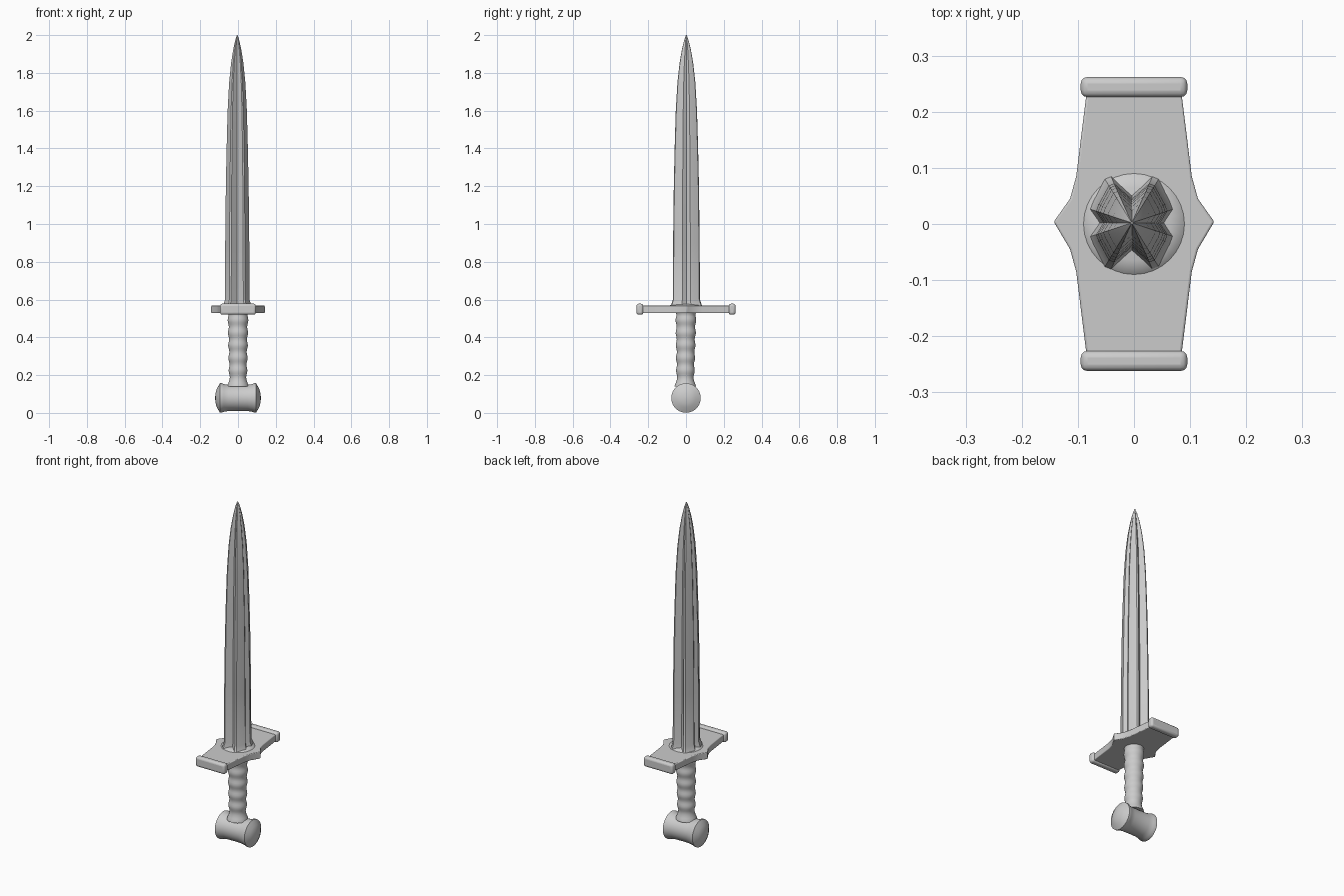
import bpy, bmesh
from math import sin, cos, pi, radians

cube = bpy.data.objects.get("Cube")
if cube:
    bpy.data.objects.remove(cube, do_unlink=True)

grey = bpy.data.materials.new("light grey")
grey.use_nodes = True
grey.diffuse_color = (0.6, 0.6, 0.6, 1)
grey.node_tree.nodes["Principled BSDF"].inputs["Base Color"].default_value = grey.diffuse_color


def loft(name, rings, angle=40, bevel=0):
    """Skin a list of equal-length point rings and cap both ends."""
    bm = bmesh.new()
    loops = [[bm.verts.new(p) for p in ring] for ring in rings]
    n = len(loops[0])
    for a, b in zip(loops, loops[1:]):
        for i in range(n):
            j = (i + 1) % n
            bm.faces.new((a[i], a[j], b[j], b[i]))
    bm.faces.new(loops[0][::-1])
    bm.faces.new(loops[-1])
    bmesh.ops.recalc_face_normals(bm, faces=bm.faces)
    mesh = bpy.data.meshes.new(name)
    bm.to_mesh(mesh)
    bm.free()
    mesh.materials.append(grey)
    obj = bpy.data.objects.new(name, mesh)
    bpy.context.collection.objects.link(obj)
    if bevel:
        mod = obj.modifiers.new("soft edges", "BEVEL")
        mod.width, mod.segments = bevel, 3
    bpy.ops.object.select_all(action="DESELECT")
    obj.select_set(True)
    bpy.context.view_layer.objects.active = obj
    bpy.ops.object.shade_smooth_by_angle(angle=radians(angle))
    return obj


def circle(r, n=32):
    return [(r * cos(2 * pi * i / n), r * sin(2 * pi * i / n)) for i in range(n)]


def mirror_quarter(quarter):
    """Complete an outline from its +x +y quarter, listed from the x axis to the y axis."""
    half = quarter + [(-x, y) for x, y in quarter[::-1] if x > 0]
    return half + [(-x, -y) for x, y in half if y > 0 or x > 0][1:-1]


# Blade: four ridges with a groove on each side, tapering to a point
quarter = [(0.053, 0), (0.067, 0.022), (0.062, 0.035), (0.043, 0.07), (0.033, 0.074), (0, 0.045)]
half = quarter + [(-x, y) for x, y in quarter[-2::-1]]
section = half + [(-x, -y) for x, y in half[1:-1]]
stations = [(0.55, 1.2), (0.575, 1.08), (0.6, 0.97), (0.9, 0.95), (1.2, 0.9), (1.4, 0.84),
            (1.6, 0.76), (1.75, 0.64), (1.85, 0.49), (1.92, 0.33), (1.97, 0.17), (2.0, 0.03)]
loft("blade", [[(s * x - 0.004, s * y + 0.002, z) for x, y in section] for z, s in stations], 30)

# Guard: a plate pointed at the sides and narrowing towards the ends
edge = [(0.143, 0.004), (0.114, 0.045), (0.103, 0.085), (0.085, 0.23)]
side = [(x, -y) for x, y in edge[:0:-1]] + edge
outline = side + [(-x, y) for x, y in side[::-1]]
loft("guard", [[(x, y, z) for x, y in outline] for z in (0.528, 0.568)], 30, 0.004)

# Raised collar where the blade meets the guard
loft("blade_collar", [[(r * x, r * y, z) for x, y in circle(1)]
                      for z, r in ((0.55, 0.1), (0.568, 0.09), (0.576, 0.065))], 60)

# Rounded bars closing both ends of the guard
for name, s in (("front_end_bar", -1), ("back_end_bar", 1)):
    corners = [(-0.095, 0.226), (0.095, 0.226), (0.095, 0.262), (-0.095, 0.262)]
    loft(name, [[(x, s * y, z) for x, y in corners] for z in (0.52, 0.578)], 40, 0.012)

# Grip: round handle with shallow finger rings, leaning slightly
grip = []
for i in range(41):
    t = i / 40
    r = 0.045 + 0.008 * t + 0.0028 * sin(t * 6 * 2 * pi)
    r += 0.012 * max(0, 1 - t / 0.06) + 0.006 * max(0, (t - 0.95) / 0.05)
    grip.append([(x, y - 0.004 * (1 - t), 0.14 + 0.4 * t) for x, y in circle(r)])
loft("grip", grip, 60)

# Pommel: cross-wise barrel with flared rims and domed caps
half_profile = [(0, 0.068), (0.05, 0.069), (0.075, 0.073), (0.086, 0.078), (0.096, 0.078),
                (0.1, 0.07), (0.112, 0.05), (0.119, 0.026), (0.121, 0.004)]
profile = [(-x, r) for x, r in half_profile[:0:-1]] + half_profile
loft("pommel", [[(x, y, 0.079 + z) for y, z in circle(r, 40)] for x, r in profile], 50)
